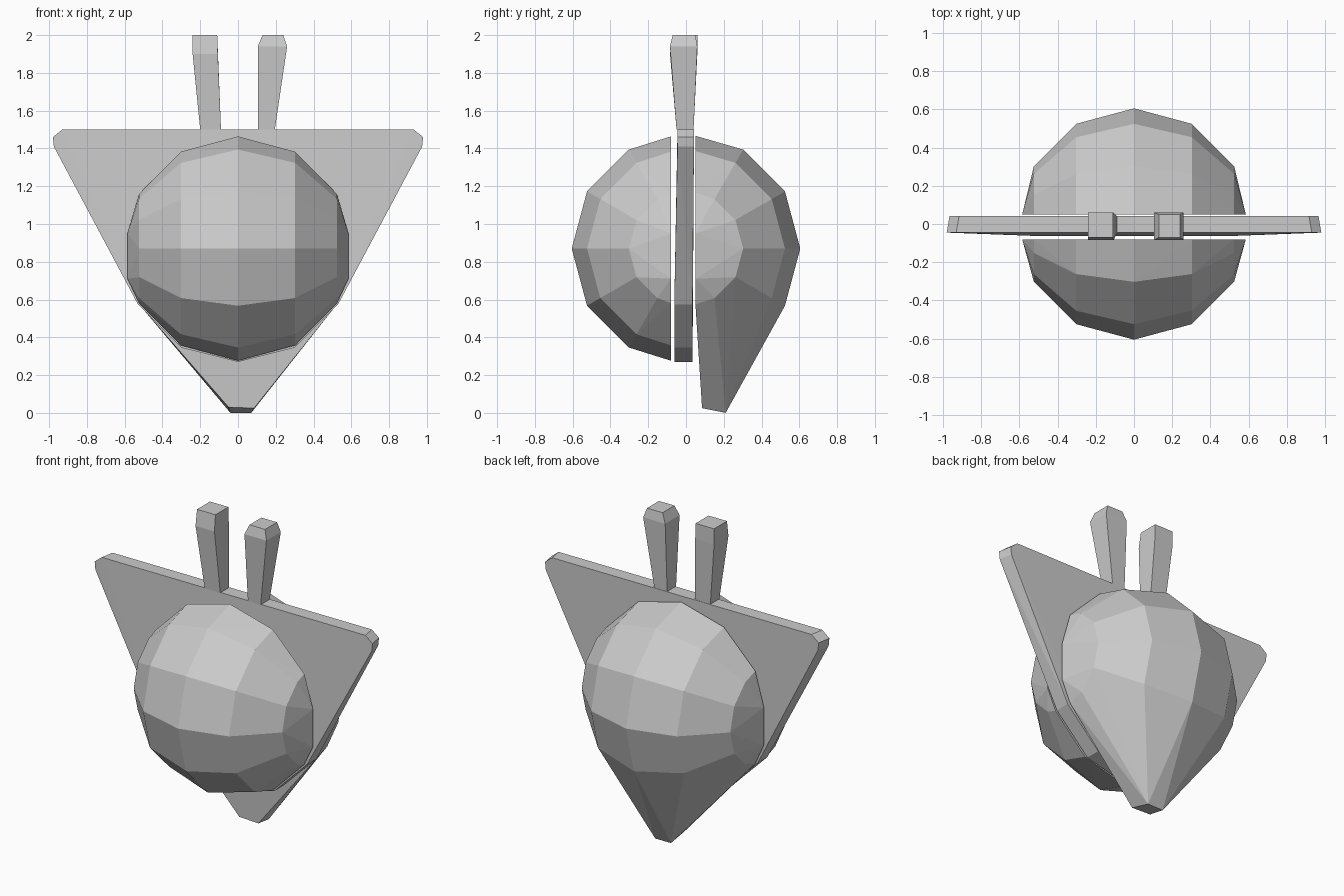
import bpy, bmesh
from math import sin, cos, pi

if "Cube" in bpy.data.objects:
    bpy.data.objects.remove(bpy.data.objects["Cube"])


def hull(name, points):
    """Flat-shaded convex solid around a few points."""
    bm = bmesh.new()
    for p in points:
        bm.verts.new(p)
    res = bmesh.ops.convex_hull(bm, input=bm.verts)
    loose = {g for g in res["geom_interior"] + res["geom_unused"]
             if isinstance(g, bmesh.types.BMVert)}
    bmesh.ops.delete(bm, geom=list(loose), context='VERTS')
    bmesh.ops.dissolve_limit(bm, angle_limit=0.01, verts=bm.verts, edges=bm.edges)
    bmesh.ops.recalc_face_normals(bm, faces=bm.faces)
    me = bpy.data.meshes.new(name)
    bm.to_mesh(me)
    bm.free()
    ob = bpy.data.objects.new(name, me)
    bpy.context.collection.objects.link(ob)
    return ob


R, CZ = 0.605, 0.87


def dome_points(side, cut):
    """Half of a 12-sided ball with poles on x, cut flat at y = cut."""
    pts = []
    for lat in (-60, -30, 0, 30, 60):
        a = lat * pi / 180
        x, r = R * sin(a), R * cos(a)
        for i in range(12):
            t = i * pi / 6
            y, z = r * cos(t), CZ + r * sin(t)
            if y * side > abs(cut):
                pts.append((x, y, z))
        h = max(r * r - cut * cut, 0) ** 0.5 * 0.99
        pts += [(x, cut, CZ + h), (x, cut, CZ - h)]
    pts += [(s * 0.585, cut, CZ + d) for s in (-1, 1) for d in (-0.16, 0.08)]
    return pts


# Front half ball
hull("front_dome", dome_points(-1, -0.08))

# Rear half ball drawn down to a blunt foot
back = [p for p in dome_points(1, 0.05) if p[2] > 0.55]
back += [(s * 0.53, 0.055, 0.59) for s in (-1, 1)]
foot = [(-0.05, 0.085, 0.03), (0.085, 0.085, 0.025),
        (-0.04, 0.21, 0.0), (0.07, 0.21, 0.0)]
hull("rear_dome", back + foot)

# Triangular plate between the halves
plate = []
for s in (-1, 1):
    for x, z in ((0.93, 1.5), (0.98, 1.46), (0.975, 1.41)):
        plate += [(s * x, -0.045, z), (s * (x - 0.015), 0.042, z)]
    for x, z in ((0.53, 0.575), (0.30, 0.345), (0, 0.27)):
        plate += [(s * x, -0.062, z), (s * x, 0.035, z)]
hull("triangular_plate", plate)


def prong(name, levels):
    """Upright from rectangles given as z, x0, x1, y0, y1."""
    hull(name, [(x, y, z) for z, x0, x1, y0, y1 in levels
                for x in (x0, x1) for y in (y0, y1)])


# Two flaring prongs on top
prong("left_prong", [(1.5, -0.20, -0.09, -0.05, 0.04),
                     (1.90, -0.24, -0.107, -0.085, 0.06),
                     (2.0, -0.24, -0.11, -0.07, 0.06)])
prong("right_prong", [(1.5, 0.105, 0.195, -0.05, 0.04),
                      (1.94, 0.105, 0.26, -0.085, 0.06),
                      (2.0, 0.13, 0.24, -0.07, 0.05)])
